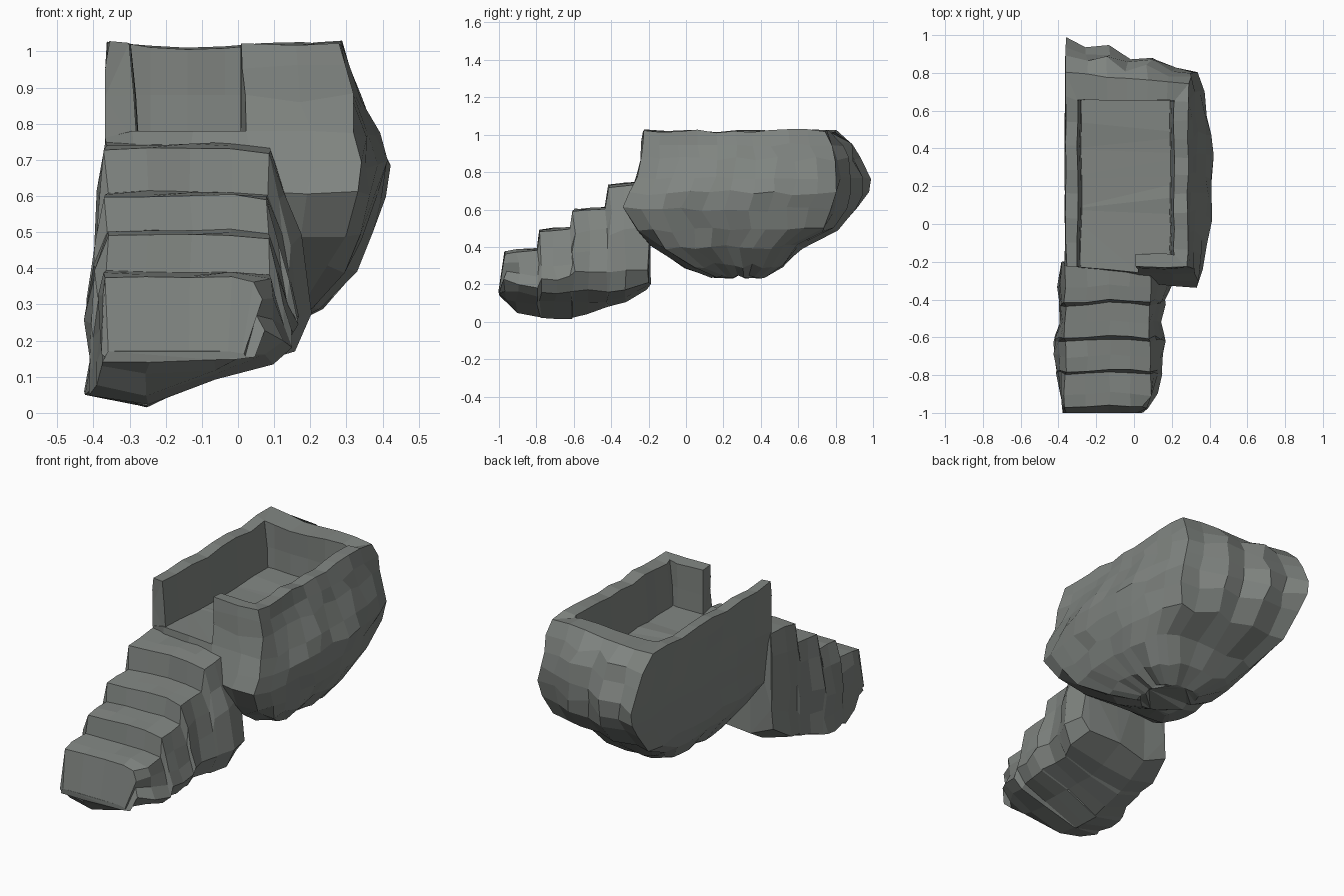
import bpy, bmesh, math, random
from mathutils import Vector

if "Cube" in bpy.data.objects:
    bpy.data.objects.remove(bpy.data.objects["Cube"])
random.seed(4)

stone = bpy.data.materials.new("grey stone")
stone.diffuse_color = (0.215, 0.232, 0.218, 1)
stone.use_nodes = True
stone.node_tree.nodes["Principled BSDF"].inputs["Base Color"].default_value = stone.diffuse_color


def interp(table, t):
    """Linear lookup in a list of (t, value)."""
    for (a, va), (b, vb) in zip(table, table[1:]):
        if t <= b:
            return va + (vb - va) * max(0, (t - a) / (b - a))
    return table[-1][1]


def loft(name, rings):
    """Skin closed rings and cap both ends, with flat facets."""
    bm = bmesh.new()
    vs = [[bm.verts.new(p) for p in r] for r in rings]
    n = len(rings[0])
    for a, b in zip(vs, vs[1:]):
        for i in range(n):
            bm.faces.new((a[i], a[(i + 1) % n], b[(i + 1) % n], b[i]))
    caps = [bm.faces.new(vs[0]), bm.faces.new(vs[-1])]
    bmesh.ops.triangulate(bm, faces=caps)
    bmesh.ops.recalc_face_normals(bm, faces=bm.faces)
    me = bpy.data.meshes.new(name)
    bm.to_mesh(me)
    bm.free()
    me.materials.append(stone)
    ob = bpy.data.objects.new(name, me)
    bpy.context.collection.objects.link(ob)
    return ob


def jit(a):
    return random.uniform(-a, a)


# Rock basin: plan outlines stacked in z
# z, left x, right x, front y left/right, back y left/right, right bulge, corner cut
levels = [
    (0.24, -0.12, 0.11, 0.14, 0.14, 0.42, 0.42, 0.02, 0.03),
    (0.30, -0.25, 0.20, -0.01, 0.0, 0.53, 0.51, 0.04, 0.05),
    (0.40, -0.32, 0.28, -0.16, -0.19, 0.63, 0.60, 0.05, 0.05),
    (0.49, -0.355, 0.31, -0.22, -0.27, 0.83, 0.74, 0.06, 0.03),
    (0.60, -0.36, 0.335, -0.22, -0.36, 0.93, 0.78, 0.065, 0.02),
    (0.69, -0.365, 0.34, -0.22, -0.32, 0.98, 0.80, 0.08, 0.015),
    (0.77, -0.365, 0.335, -0.22, -0.28, 1.0, 0.80, 0.055, 0.01),
    (0.87, -0.365, 0.315, -0.22, -0.25, 0.94, 0.79, 0.025, 0.01),
    (0.95, -0.365, 0.295, -0.22, -0.24, 0.91, 0.77, 0.01, 0.005),
    (1.02, -0.36, 0.285, -0.22, -0.23, 0.80, 0.74, 0.0, 0.0),
]
front_t = (0, 0.11, 0.34, 0.565, 0.8)     # fourth point is the doorway edge
counts = (5, 10, 6, 8)
rings = []
for z, xl, xr, yfl, yfr, ybl, ybr, bulge, cut in levels:
    corners = [(xl, yfl), (xr, yfr), (xr, ybr), (xl, ybl)]
    mid = Vector(((xl + xr) / 2, (yfl + ybl) / 2))
    top = z > 1
    ring = []
    for s in range(4):
        a, b = Vector(corners[s]), Vector(corners[(s + 1) % 4])
        for k in range(counts[s]):
            t = front_t[k] if s == 0 else k / counts[s]
            p = a.lerp(b, t)
            if s == 1:
                p.x += bulge * math.sin(math.pi * t)
            if s == 2 and not top and z > 0.45:      # lumpy back boulders
                p.y += 0.018 * math.cos(2 * math.pi * k / 2)
            if k == 0:
                p += (mid - p).normalized() * cut
            jx = 0.003 if s == 3 else (0.006 if top or z < 0.35 else 0.012)
            ring.append((p.x + jit(jx), p.y + jit(0.006 if top or s == 0 or z < 0.35 else 0.014),
                         z + jit(0.01 if top or z < 0.3 or z == 0.77 else 0.014)))
    rings.append(ring)
loft("rock_basin_base", rings[:7])

# Basin wall: swept from the doorway round to the front left corner, open at the doorway
columns = []
for i in list(range(3, sum(counts))) + [0]:
    x, y, z = rings[-1][i]
    ix = min(max(x, -0.298), 0.212) + jit(0.005)
    iy = y if i == 0 else min(max(y, -0.16), 0.655) + jit(0.005)
    lean = 0.022 if ix < -0.27 else (-0.022 if ix > 0.18 else 0)
    outer = [rings[k][i] for k in range(6, len(rings))]
    columns.append(outer + [(ix, iy, z - 0.005), (ix + lean * 0.6, iy + jit(0.008), 0.88),
                            (ix + lean, iy, 0.74)])
loft("rock_basin_wall", columns)

# Rock staircase: cross-sections swept from the front to the basin
tops = [(-1.0, 0.17), (-0.965, 0.375), (-0.9, 0.385), (-0.79, 0.39), (-0.775, 0.495),
        (-0.7, 0.5), (-0.615, 0.505), (-0.6, 0.6), (-0.52, 0.605), (-0.425, 0.61),
        (-0.41, 0.73), (-0.33, 0.74), (-0.2, 0.745)]
bottom = [(-1.0, 0.14), (-0.965, 0.1), (-0.85, 0.02), (-0.65, 0.005), (-0.45, 0.07),
          (-0.3, 0.11), (-0.2, 0.18)]
right = [(-1.0, 0.04), (-0.965, 0.08), (-0.9, 0.12), (-0.75, 0.155), (-0.62, 0.165),
         (-0.5, 0.135), (-0.42, 0.165), (-0.33, 0.2), (-0.2, 0.18)]
left = [(-1.0, -0.375), (-0.8, -0.41), (-0.65, -0.43), (-0.5, -0.39), (-0.3, -0.41),
        (-0.2, -0.38)]
rings = []
for y, zt in tops:
    zb, xr, xl = interp(bottom, y), interp(right, y), interp(left, y)
    h = zt - zb
    xt = min(xr - 0.03, 0.085)
    sec = [(-0.365, zt), (-0.25, zt), (-0.13, zt), (-0.02, zt), (xt, zt - 0.01),
           (xt * 0.6 + xr * 0.4, zt - 0.22 * h), (xr - 0.025, zb + 0.6 * h),
           (xr, min(zb + 0.45 * h, 0.27)),
           (xr - 0.05, min(max(0.165, zb + 0.03), zb + 0.3 * h)),
           (-0.06, min(max(0.11, zb + 0.02), zb + 0.2 * h)),
           (-0.25, zb), (xl, zb + 0.08 * h), (xl + 0.008, zb + 0.28 * h),
           (xl + 0.005, zb + 0.5 * h), (xl * 0.5 - 0.185, zb + 0.8 * h)]
    s = 0.2 if y < -0.98 else 1
    rings.append([(x + jit(0.008), y + s * (jit(0.012) if i > 4 else jit(0.004))
                   - 0.008 * s * math.sin(x * 14) * (i < 5),
                   max(0, z + s * jit(0.005 if i < 5 else 0.009)))
                  for i, (x, z) in enumerate(sec)])
loft("rock_stairs", rings)
